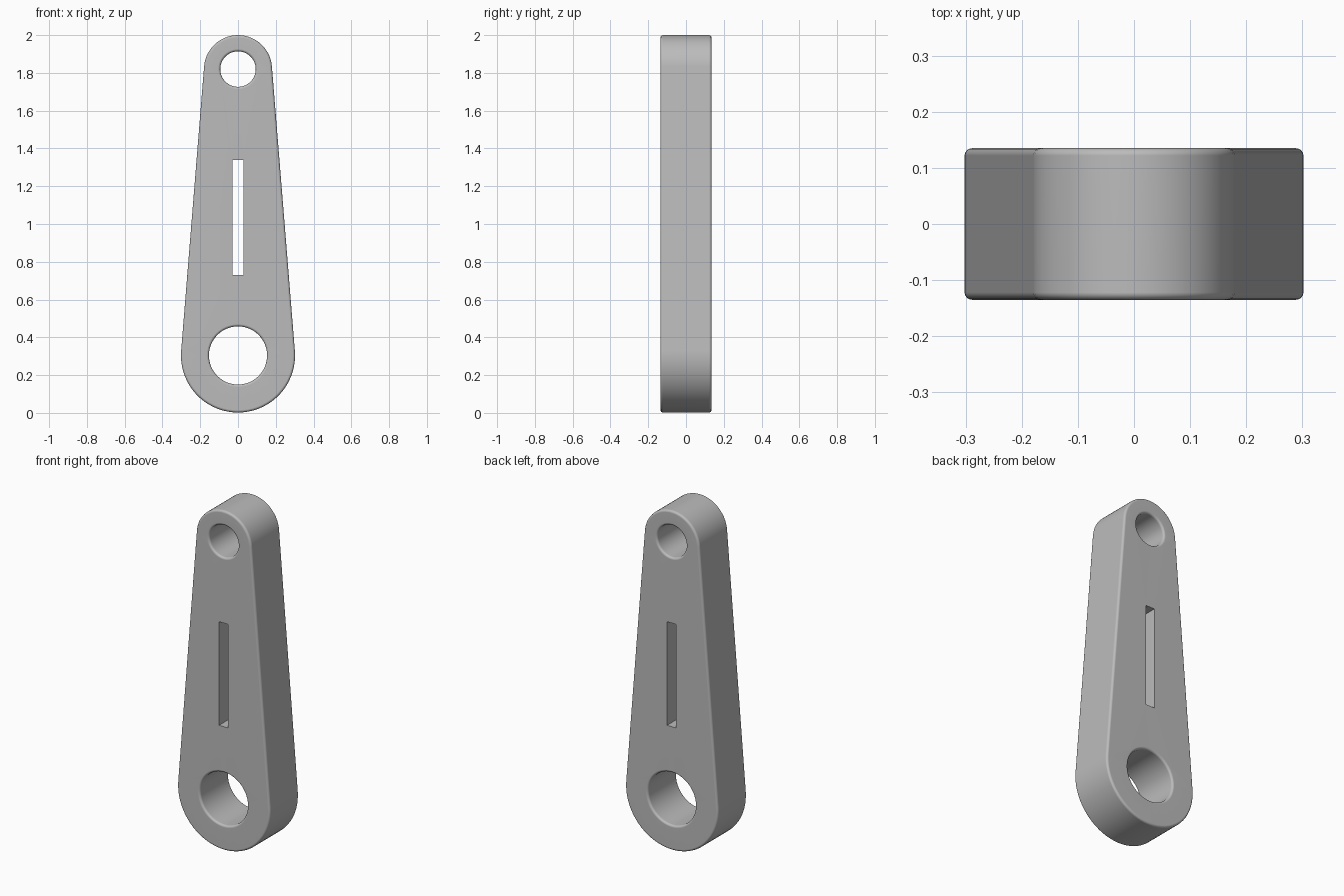
import bpy
import bmesh
from math import sin, cos, asin, pi

cube = bpy.data.objects.get("Cube")
if cube:
    bpy.data.objects.remove(cube)

HALF_DEPTH = 0.135
ROUND = 0.013
STEPS = 4                      # segments in each rounded edge
BIG_Z, BIG_R, BIG_HOLE = 0.304, 0.302, 0.154
SMALL_Z, SMALL_R, SMALL_HOLE = 1.82, 0.18, 0.094
SLOT_X, SLOT_LOW, SLOT_HIGH = 0.029, 0.73, 1.34


def arc(z, radius, start, end, count):
    """Points (x, z) on an arc, both ends included."""
    angles = [start + (end - start) * i / count for i in range(count + 1)]
    return [(radius * cos(a), z + radius * sin(a)) for a in angles]


def outline(inset):
    """Two round ends joined by their common tangents."""
    tilt = asin((BIG_R - SMALL_R) / (SMALL_Z - BIG_Z))
    top = arc(SMALL_Z, SMALL_R - inset, tilt, pi - tilt, 28)
    bottom = arc(BIG_Z, BIG_R - inset, pi - tilt, 2 * pi + tilt, 36)
    return top + bottom


def big_hole(inset):
    return arc(BIG_Z, BIG_HOLE + inset, 0, 2 * pi, 48)[:-1]


def small_hole(inset):
    return arc(SMALL_Z, SMALL_HOLE + inset, 0, 2 * pi, 40)[:-1]


def slot(inset):
    return [(-SLOT_X, SLOT_LOW), (SLOT_X, SLOT_LOW),
            (SLOT_X, SLOT_HIGH), (-SLOT_X, SLOT_HIGH)]


def rounded_levels():
    """Pairs (y, inset) from front to back, with a quarter round at each edge."""
    front = []
    for i in range(STEPS + 1):
        a = pi / 2 * i / STEPS
        front.append((-HALF_DEPTH + ROUND * (1 - sin(a)), ROUND * (1 - cos(a))))
    front.reverse()            # starts on the wall side after reversal
    front.sort()
    return front + [(-y, inset) for y, inset in reversed(front)]


def add_wall(bm, shape, levels):
    """Skin one closed shape through the depth; return its two end loops."""
    rings = [[bm.verts.new((x, y, z)) for x, z in shape(inset)]
             for y, inset in levels]
    for a, b in zip(rings, rings[1:]):
        for i in range(len(a)):
            j = (i + 1) % len(a)
            bm.faces.new((a[i], a[j], b[j], b[i])).smooth = True
    return rings[0], rings[-1]


bm = bmesh.new()
rounded = rounded_levels()
straight = [(-HALF_DEPTH, 0), (HALF_DEPTH, 0)]

# Outer wall, two bores and the sharp slot
ends = [add_wall(bm, shape, rounded) for shape in (outline, big_hole, small_hole)]
slot_ends = add_wall(bm, slot, straight)
ends.append(slot_ends)

# Front and back faces, filled around the openings
for side, direction in ((0, -1), (1, 1)):
    edges = []
    for pair in ends:
        ring = pair[side]
        edges += [bm.edges.get((ring[i - 1], ring[i])) for i in range(len(ring))]
    bmesh.ops.triangle_fill(bm, edges=edges, use_beauty=True,
                            normal=(0, direction, 0))

bmesh.ops.recalc_face_normals(bm, faces=bm.faces[:])

# Keep the slot crisp
for ring in slot_ends:
    for v in ring:
        for e in v.link_edges:
            if len(e.link_faces) == 2 and e.calc_face_angle() > 1:
                e.smooth = False
for f in bm.faces:
    f.smooth = True

mesh = bpy.data.meshes.new("link_arm")
bm.to_mesh(mesh)
bm.free()
arm = bpy.data.objects.new("link_arm", mesh)
bpy.context.collection.objects.link(arm)

# Flat faces stay flat next to the rounded edges
normals = arm.modifiers.new("flat_shading", "WEIGHTED_NORMAL")
normals.keep_sharp = True

# Plain grey
grey = bpy.data.materials.new("plain_grey")
grey.use_nodes = True
colour = (0.5, 0.5, 0.5, 1)
grey.diffuse_color = colour
grey.node_tree.nodes["Principled BSDF"].inputs["Base Color"].default_value = colour
mesh.materials.append(grey)
